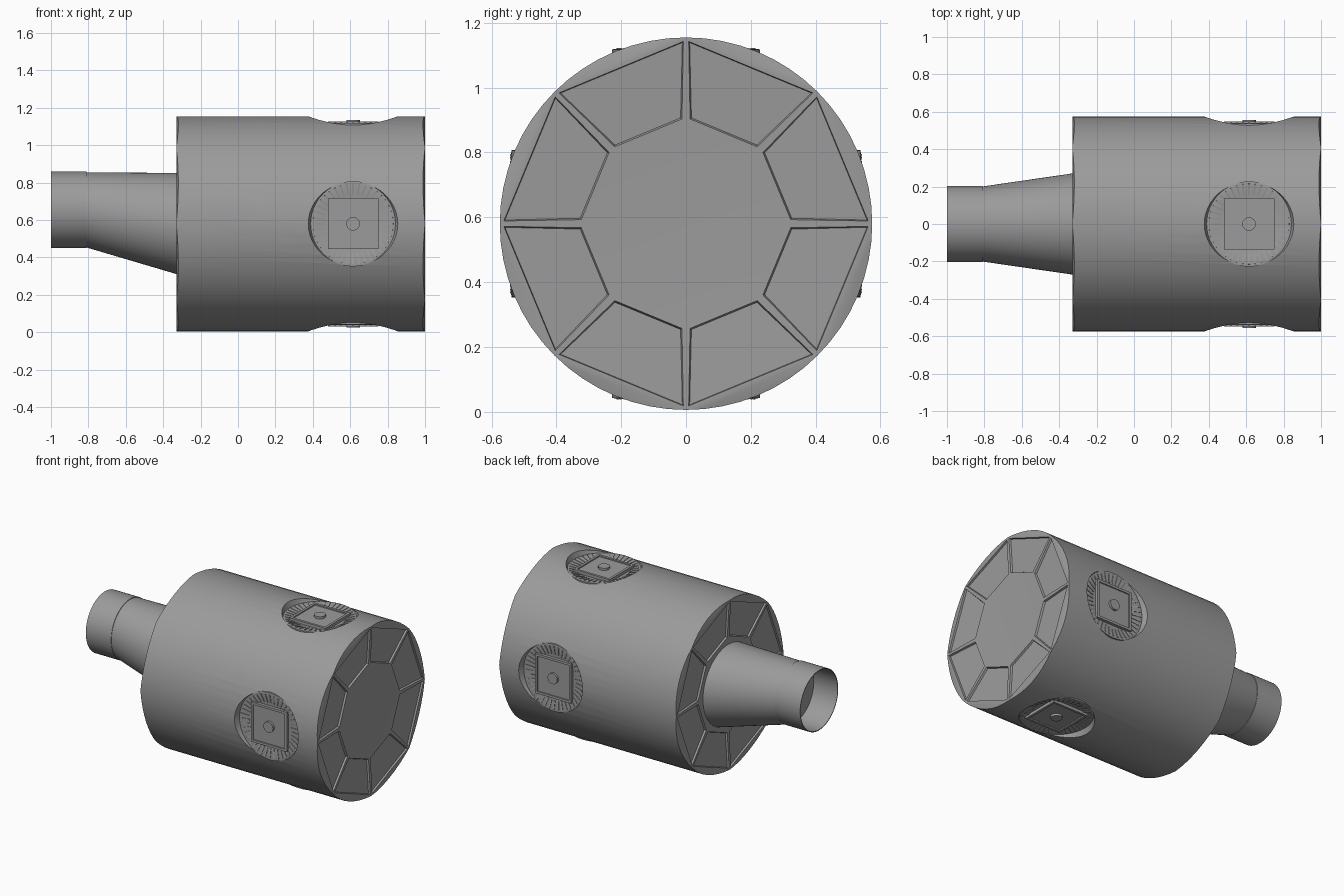
import bpy
import bmesh
from math import cos, sin, pi, radians
from mathutils import Matrix, Vector

cube = bpy.data.objects.get("Cube")
if cube:
    bpy.data.objects.remove(cube, do_unlink=True)

metal = bpy.data.materials.new("grey_metal")
metal.use_nodes = True
GREY = (0.33, 0.33, 0.33, 1)
metal.diffuse_color = GREY
metal.node_tree.nodes["Principled BSDF"].inputs["Base Color"].default_value = GREY

R = 0.575          # drum radius
MID = 0.58         # drum axis height
FRONT, BACK = 1.0, -0.33
DEPTH = 0.012      # how far the middle of each end is sunk
INNER = 0.315      # radius of the flat middle of each end
SIDES, SEG = 8, 64


def finish(bm, name, smooth=True):
    bmesh.ops.recalc_face_normals(bm, faces=bm.faces)
    mesh = bpy.data.meshes.new(name)
    bm.to_mesh(mesh)
    bm.free()
    mesh.materials.append(metal)
    obj = bpy.data.objects.new(name, mesh)
    bpy.context.collection.objects.link(obj)
    if smooth:
        smooth_object(obj)
    return obj


def smooth_object(obj):
    bpy.ops.object.select_all(action="DESELECT")
    obj.select_set(True)
    bpy.context.view_layer.objects.active = obj
    bpy.ops.object.shade_smooth_by_angle(angle=radians(30))


def ring(bm, x, radius, count, z=MID):
    return [bm.verts.new((x, radius * cos(2 * pi * i / count),
                          z + radius * sin(2 * pi * i / count))) for i in range(count)]


def bridge(bm, a, b):
    n = len(a)
    return [bm.faces.new((a[i], a[(i + 1) % n], b[(i + 1) % n], b[i])) for i in range(n)]


# Drum with eight sunken panels between spokes on both ends
HALF = pi / SIDES
step = SEG // SIDES
bm = bmesh.new()
rims = [ring(bm, FRONT, R, SEG), ring(bm, BACK, R, SEG)]
bridge(bm, *rims)
panels = []
for rim, x, out in zip(rims, (FRONT, BACK), (1, -1)):
    # rim segments outside the octagon slope back a little
    for i, v in enumerate(rim):
        bulge = R * (cos((i % step) * 2 * pi / SEG - HALF) - cos(HALF))
        v.co.x -= out * 0.25 * bulge
    floor = ring(bm, x - out * DEPTH, INNER, SIDES)
    for i in range(SIDES):
        bm.faces.new([rim[(i * step + k) % SEG] for k in range(step + 1)])
    panels += bridge(bm, rim[::step], floor)
    bm.faces.new(floor)
bmesh.ops.recalc_face_normals(bm, faces=bm.faces)
bmesh.ops.inset_individual(bm, faces=panels, thickness=0.015, depth=0)
bmesh.ops.inset_individual(bm, faces=panels, thickness=0.005, depth=-0.012)
drum = finish(bm, "drum", smooth=False)


# Round pockets cut into four sides of the drum
PORT_X = 0.615


def port_matrix(quarter):
    return (Matrix.Translation((PORT_X, 0, MID)) @ Matrix.Rotation(quarter * pi / 2, 4, "X"))


for q in range(4):
    bm = bmesh.new()
    bmesh.ops.create_cone(bm, cap_ends=True, segments=48, radius1=0.222, radius2=0.25, depth=0.08,
                          matrix=port_matrix(q) @ Matrix.Translation((0, 0, 0.565)))
    cutter = finish(bm, "pocket_cutter", smooth=False)
    cutter.hide_render = True
    mod = drum.modifiers.new("pocket", "BOOLEAN")
    mod.operation = "DIFFERENCE"
    mod.solver = "EXACT"
    mod.object = cutter
    bpy.context.view_layer.objects.active = drum
    bpy.ops.object.modifier_apply(modifier=mod.name)
    bpy.data.objects.remove(cutter, do_unlink=True)
smooth_object(drum)


# Port fittings: dished ring, radial ribs, framed square plate and round button
def box(bm, size, at, turn=0.0, tilt=0.0):
    m = (Matrix.Rotation(turn, 4, "Z") @ Matrix.Translation(at)
         @ Matrix.Rotation(tilt, 4, "Y") @ Matrix.Diagonal(Vector(size).to_4d()))
    bmesh.ops.create_cube(bm, size=1, matrix=m)


def lathe(bm, profile, segments=48):
    verts = [bm.verts.new((r, 0, z)) for r, z in profile]
    edges = [bm.edges.new(pair) for pair in zip(verts, verts[1:])]
    bmesh.ops.spin(bm, geom=verts + edges, cent=(0, 0, 0), axis=(0, 0, 1),
                   angle=2 * pi, steps=segments, use_merge=True)


RIBS = 40
for q, side in enumerate(("top", "front", "bottom", "back")):
    bm = bmesh.new()
    lathe(bm, [(0.228, 0.51), (0.228, 0.538), (0.218, 0.54), (0.16, 0.528), (0.1, 0.528)])
    for i in range(RIBS):
        box(bm, (0.06, 0.009, 0.008), (0.186, 0, 0.533), 2 * pi * i / RIBS, -0.2)
    box(bm, (0.25, 0.25, 0.02), (0, 0, 0.53))
    for i in range(4):
        box(bm, (0.016, 0.27, 0.028), (0.127, 0, 0.534), i * pi / 2)
    lathe(bm, [(0.036, 0.535), (0.036, 0.555), (0, 0.555)], 32)
    bmesh.ops.transform(bm, matrix=port_matrix(q), verts=bm.verts)
    finish(bm, side + "_port")

# Tapered neck, from a round collar to the middle of the drum's end
NECK_Z, NECK_R, N = 0.655, 0.2, 64
bm = bmesh.new()
collar = ring(bm, -0.815, NECK_R, N, NECK_Z)
base = ring(bm, BACK + DEPTH, 0.272, N)
bridge(bm, collar, base)
finish(bm, "neck")

# Open collar with a closed inner wall
COLLAR_R = 0.204
bm = bmesh.new()
loops = [ring(bm, x, r, N, NECK_Z) for x, r in
         ((-0.81, COLLAR_R), (-1.0, COLLAR_R), (-1.0, COLLAR_R - 0.005), (-0.82, COLLAR_R - 0.005))]
for a, b in zip(loops, loops[1:]):
    bridge(bm, a, b)
bm.faces.new(loops[0])
bm.faces.new(loops[-1])
finish(bm, "neck_collar")
